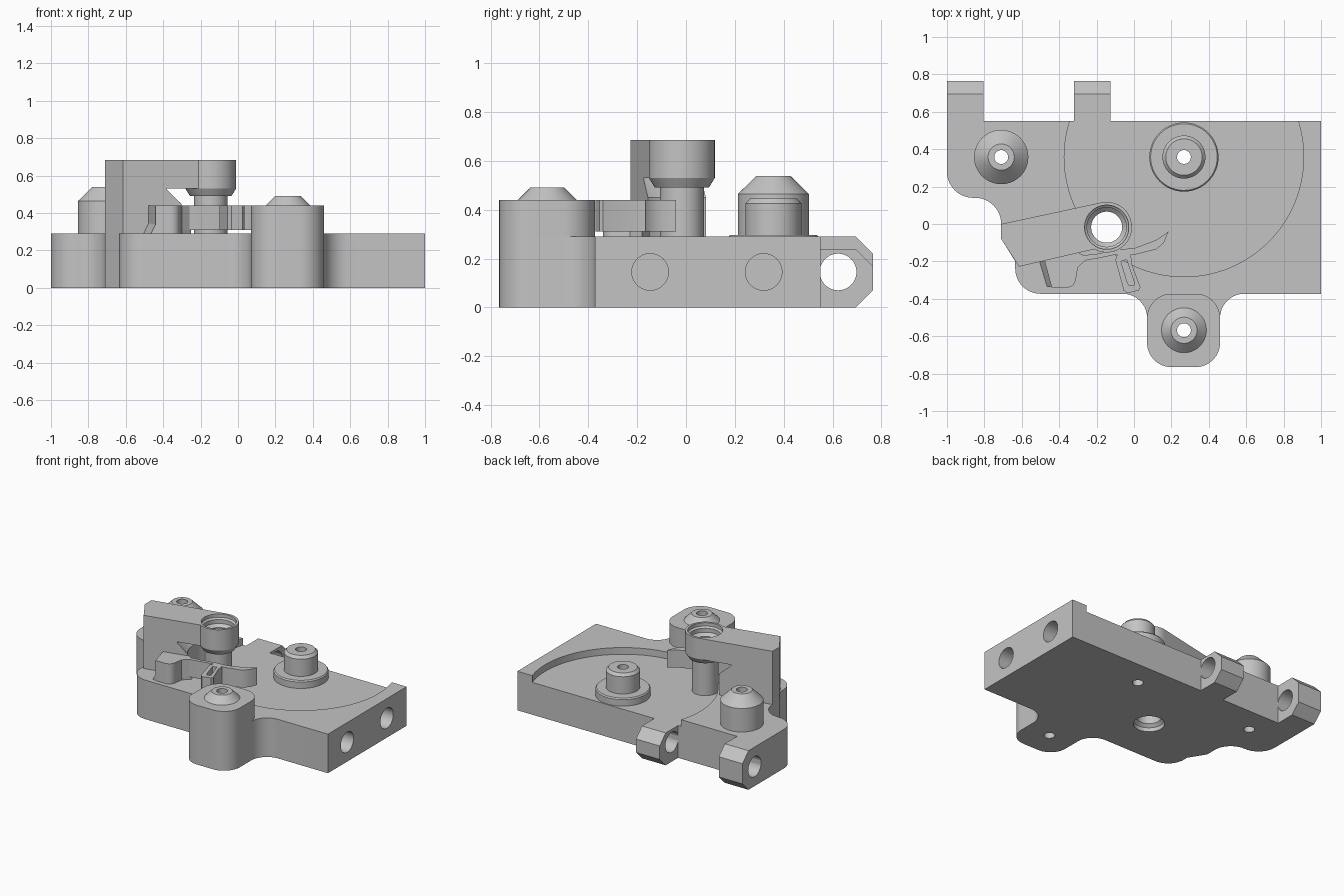
import bpy, bmesh
from math import cos, sin, pi, radians
from mathutils import Matrix, Vector

if "Cube" in bpy.data.objects:
    bpy.data.objects.remove(bpy.data.objects["Cube"])

grey = bpy.data.materials.new("machined grey")
grey.use_nodes = True
colour = (0.55, 0.55, 0.55, 1)
grey.diffuse_color = colour
grey.node_tree.nodes["Principled BSDF"].inputs["Base Color"].default_value = colour


def finish(name, bm):
    bmesh.ops.recalc_face_normals(bm, faces=bm.faces)
    mesh = bpy.data.meshes.new(name)
    bm.to_mesh(mesh)
    bm.free()
    mesh.materials.append(grey)
    ob = bpy.data.objects.new(name, mesh)
    bpy.context.collection.objects.link(ob)
    return ob


def prism(name, pts, z0, z1):
    """Extrude a plan outline from z0 to z1."""
    bm = bmesh.new()
    face = bm.faces.new([bm.verts.new((x, y, z0)) for x, y in pts])
    new = bmesh.ops.extrude_face_region(bm, geom=[face])["geom"]
    top = [v for v in new if isinstance(v, bmesh.types.BMVert)]
    bmesh.ops.translate(bm, verts=top, vec=(0, 0, z1 - z0))
    return finish(name, bm)


def lathe(name, profile, at, steps=64):
    """Spin a closed (radius, z) profile about a vertical axis."""
    bm = bmesh.new()
    verts = [bm.verts.new((r, 0, z)) for r, z in profile]
    edges = [bm.edges.new((verts[i - 1], v)) for i, v in enumerate(verts)
             if not (verts[i - 1].co.x == 0 and v.co.x == 0)]
    bmesh.ops.spin(bm, geom=verts + edges, axis=(0, 0, 1), cent=(0, 0, 0),
                   angle=2 * pi, steps=steps, use_merge=True)
    bmesh.ops.remove_doubles(bm, verts=bm.verts, dist=1e-5)
    bmesh.ops.translate(bm, verts=bm.verts, vec=(at[0], at[1], 0))
    return finish(name, bm)


def pin(at, r, z0, z1):
    return lathe("cutter", [(0, z0), (r, z0), (r, z1), (0, z1)], at)


def cross_pin(y, z, r, x0, x1):
    """Round cutter lying along x."""
    ob = pin((0, 0), r, x0, x1)
    ob.data.transform(Matrix.Translation((0, y, z)) @ Matrix.Rotation(pi / 2, 4, 'Y'))
    return ob


def combine(ob, other, operation='DIFFERENCE'):
    mod = ob.modifiers.new("bool", 'BOOLEAN')
    mod.object, mod.operation, mod.solver = other, operation, 'EXACT'
    graph = bpy.context.evaluated_depsgraph_get()
    mesh = bpy.data.meshes.new_from_object(ob.evaluated_get(graph))
    ob.modifiers.clear()
    ob.data = mesh
    bpy.data.objects.remove(other)


def arc(cx, cy, r, a0, a1, n=14):
    angles = [radians(a0 + (a1 - a0) * i / n) for i in range(n + 1)]
    return [(cx + r * cos(a), cy + r * sin(a)) for a in angles]


BUSH, BACK, FRONT, PIVOT = (0.267, 0.358), (-0.71, 0.358), (0.267, -0.568), (-0.146, -0.017)
TOP, FLOOR, BORE, SCREW, COLLAR = 0.29, 0.24, 0.083, 0.037, 0.135

# Base plate with rounded left side and filleted front tab
outline = ([(1, -0.373), (1, 0.55), (-1, 0.55)]
           + arc(-0.86, 0.28, 0.14, 180, 270)
           + arc(-0.85, 0, 0.14, 90, 0)
           + [(-0.71, -0.08), (-0.635, -0.2)]
           + arc(-0.5, -0.238, 0.135, 180, 270)
           + arc(-0.06, -0.503, 0.13, 90, 0)
           + arc(0.2, -0.635, 0.13, 180, 270)
           + arc(0.33, -0.635, 0.13, 270, 360)
           + arc(0.59, -0.503, 0.13, 180, 90))
plate = prism("base_plate", outline, 0, TOP)
combine(plate, lathe("cutter", [(0, FLOOR), (0.64, FLOOR), (0.64, 0.4), (0, 0.4)], BUSH, 128))
for spot in (BUSH, BACK, FRONT):
    combine(plate, pin(spot, SCREW, -0.1, 0.5))
combine(plate, lathe("cutter", [(0, -0.1), (0.105, -0.1), (0.105, 0.03), (BORE, 0.05),
                                (BORE, 0.5), (0, 0.5)], PIVOT))
for y in (-0.147, 0.318):
    combine(plate, cross_pin(y, 0.145, 0.075, 0.7, 1.1))

# Hinge lugs on the back edge
for name, x0, x1, top in (("outer_lug", -1, -0.805, TOP), ("inner_lug", -0.32, -0.125, FLOOR)):
    side = [(0.55, 0), (0.695, 0), (0.765, 0.07), (0.765, top - 0.07), (0.695, top), (0.55, top)]
    lug = prism(name, side, x0, x1)
    lug.data.transform(Matrix(((0, 0, 1, 0), (1, 0, 0, 0), (0, 1, 0, 0), (0, 0, 0, 1))))
    combine(lug, cross_pin(0.623, 0.145, 0.075, -1.2, 0.2))

# Rounded tower at the front with its cone
tower_plan = []
for cx, cy, a in ((0.33, -0.503, 0), (0.2, -0.503, 90), (0.2, -0.635, 180), (0.33, -0.635, 270)):
    tower_plan += arc(cx, cy, 0.13, a, a + 90)
tower = prism("front_tower", tower_plan, TOP, 0.44)
combine(tower, pin(FRONT, SCREW, 0.2, 0.6))
lathe("front_cone", [(SCREW, 0.44), (0.12, 0.44), (0.07, 0.49), (SCREW, 0.49)], FRONT)

# Back left boss and flanged bushing
lathe("back_boss", [(SCREW, TOP), (0.145, TOP), (0.145, 0.465), (0.07, 0.538), (SCREW, 0.538)], BACK)
lathe("bushing", [(SCREW, FLOOR), (0.185, FLOOR), (0.185, 0.288), (0.178, 0.297), (0.115, 0.297),
                  (0.115, 0.425), (0.097, 0.445), (SCREW, 0.445)], BUSH)

# Overhanging arm with a round end, cut clear around the post
arm = prism("overhang_arm", [(-0.71, 0), (-0.71, -0.08), (-0.615, -0.228)]
            + arc(*PIVOT, COLLAR, 240.7, 462.8, 40), TOP, 0.685)
combine(arm, lathe("cutter", [(0, 0.2), (0.21, 0.2), (0.21, 0.45), (0.285, 0.53), (0, 0.53)], PIVOT))
combine(arm, lathe("cutter", [(0, 0.4), (BORE, 0.4), (BORE, 0.6), (0.105, 0.62), (0.105, 0.65),
                              (0.118, 0.66), (0.118, 0.8), (0, 0.8)], PIVOT))
lathe("collar_chamfer", [(BORE, 0.49), (0.11, 0.49), (COLLAR, 0.53), (BORE, 0.53)], PIVOT)
lathe("post", [(BORE, FLOOR), (0.09, FLOOR), (0.09, 0.49), (BORE, 0.49)], PIVOT)

# Spring lever: anchor block, thin beam with pointed tip, slotted loop
prism("lever_anchor", [(-0.48, -0.19), (-0.44, -0.34)] + arc(-0.36, -0.29, 0.05, 270, 360, 6)
      + [(-0.3, -0.23), (-0.25, -0.18), (-0.3, -0.15)], TOP, 0.44)
beam = prism("lever_beam", [(-0.31, -0.24), (-0.26, -0.195), (-0.2, -0.185), (-0.08, -0.16),
                            (0.0, -0.165), (0.12, -0.135), (0.16, -0.1), (0.185, -0.04),
                            (0.12, -0.085), (0.0, -0.13), (-0.08, -0.135), (-0.2, -0.16),
                            (-0.3, -0.17)], 0.31, 0.44)
loop = prism("lever_loop", [(-0.08, -0.14), (-0.1, -0.19), (-0.055, -0.355), (-0.035, -0.37),
                            (0.025, -0.355), (0.035, -0.34), (-0.01, -0.22), (-0.02, -0.14)],
             0.31, 0.44)
combine(loop, prism("cutter", [(-0.07, -0.2), (-0.035, -0.315), (-0.025, -0.33), (0, -0.325),
                               (0, -0.31), (-0.04, -0.19)], 0.2, 0.6))
combine(beam, loop, 'UNION')

# Sloped foot beside the anchor
bm = bmesh.new()
for x, y in ((-0.475, -0.2), (-0.435, -0.335)):
    for dx, z in ((0.03, TOP), (-0.03, TOP), (0.005, 0.36)):
        bm.verts.new(Vector((x + dx, y, z)))
bmesh.ops.convex_hull(bm, input=bm.verts)
finish("anchor_foot", bm)

# Smooth round walls, keep machined edges crisp
bpy.ops.object.select_all(action='DESELECT')
for ob in bpy.context.collection.objects:
    if ob.type == 'MESH' and grey.name in ob.data.materials:
        ob.select_set(True)
        bpy.context.view_layer.objects.active = ob
bpy.ops.object.shade_smooth_by_angle(angle=radians(30))
